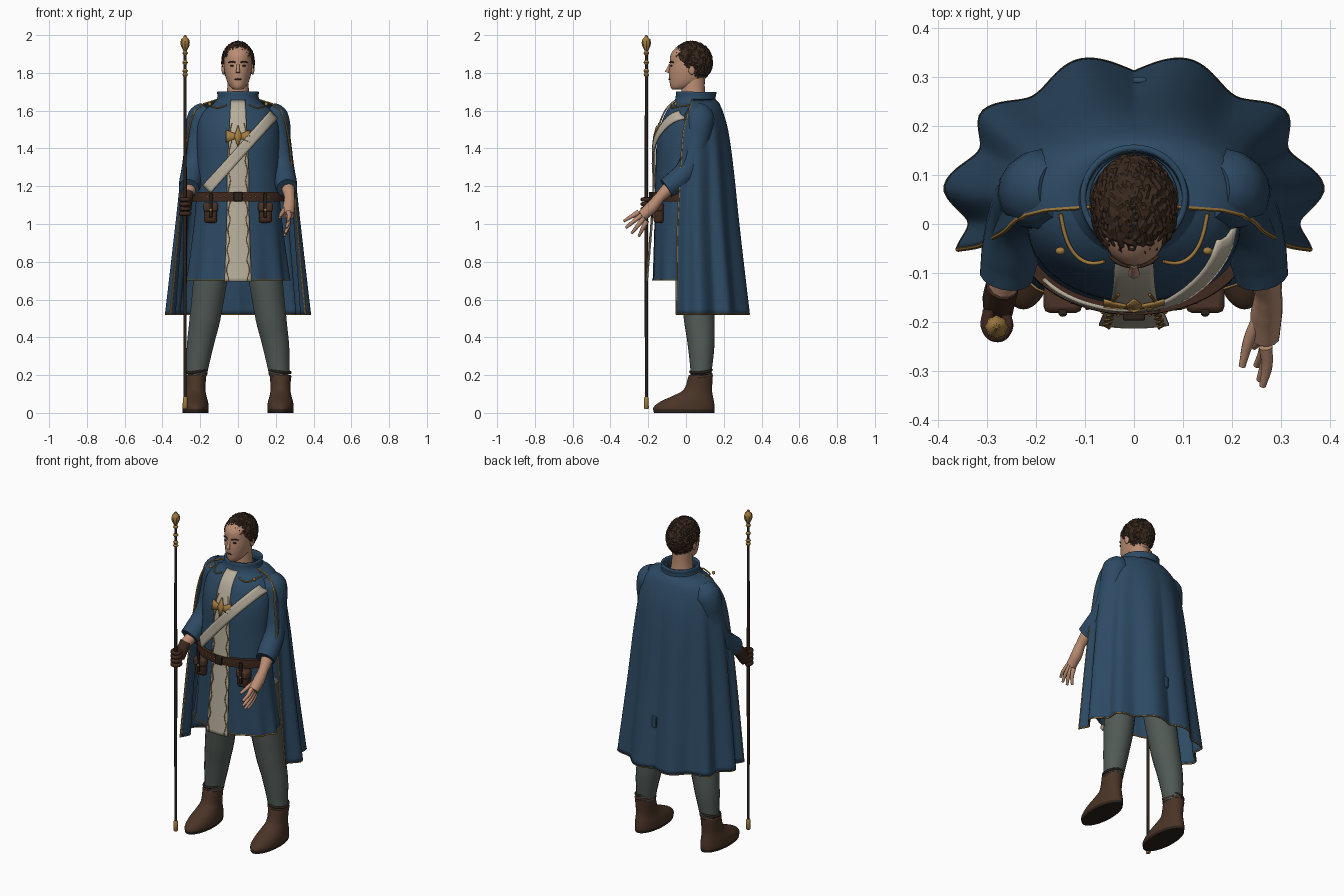
import bpy, bmesh, math, random
from mathutils import Vector

random.seed(4)
if "Cube" in bpy.data.objects:
    bpy.data.objects.remove(bpy.data.objects["Cube"])


def material(name, *rgb):
    m = bpy.data.materials.new(name)
    m.use_nodes = True
    m.diffuse_color = (*rgb, 1)
    m.node_tree.nodes["Principled BSDF"].inputs["Base Color"].default_value = (*rgb, 1)
    return m


BLUE = material("navy cloth", .026, .068, .125)
GREY = material("grey trousers", .082, .102, .092)
BOOT = material("boot leather", .068, .034, .02)
SKIN = material("skin", .50, .27, .175)
CREAM = material("cream cloth", .47, .42, .33)
GOLD = material("gold trim", .36, .2, .05)
HAIR = material("dark hair", .04, .022, .013)
LEATHER = material("belt leather", .05, .022, .013)
DARK = material("dark wood", .024, .015, .01)


def finish(ob, mat, angle=50):
    if mat.name not in ob.data.materials:
        ob.data.materials.append(mat)
    bpy.ops.object.select_all(action="DESELECT")
    ob.select_set(True)
    bpy.context.view_layer.objects.active = ob
    if ob.type == "CURVE":
        bpy.ops.object.convert(target="MESH")
        ob = bpy.context.object
    bpy.ops.object.shade_smooth_by_angle(angle=math.radians(angle))
    return ob


def grid(name, rows, mat, closed=False, caps=False, thick=0, angle=50):
    """Skin a list of equally long point rows."""
    bm = bmesh.new()
    vs = [[bm.verts.new(p) for p in row] for row in rows]
    n = len(vs[0])
    for a, b in zip(vs, vs[1:]):
        for i in range(n if closed else n - 1):
            j = (i + 1) % n
            bm.faces.new((a[i], a[j], b[j], b[i]))
    if caps:
        bm.faces.new(vs[0])
        bm.faces.new(vs[-1])
    bmesh.ops.recalc_face_normals(bm, faces=bm.faces)
    me = bpy.data.meshes.new(name)
    bm.to_mesh(me)
    bm.free()
    ob = bpy.data.objects.new(name, me)
    bpy.context.collection.objects.link(ob)
    if thick:
        mod = ob.modifiers.new("thickness", "SOLIDIFY")
        mod.thickness, mod.offset = thick, 0
    return finish(ob, mat, angle)


def tube(name, pts, mat, r=None, sides=4):
    """Smooth round tube; points are x, y, z and an optional radius."""
    cu = bpy.data.curves.new(name, "CURVE")
    cu.dimensions, cu.bevel_depth, cu.bevel_resolution = "3D", 1, sides
    cu.use_fill_caps, cu.resolution_u = True, 6 if len(pts) < 12 else 1
    sp = cu.splines.new("BEZIER")
    sp.bezier_points.add(len(pts) - 1)
    for b, p in zip(sp.bezier_points, pts):
        b.co, b.radius = p[:3], r or p[3]
        b.handle_left_type = b.handle_right_type = "AUTO"
    ob = bpy.data.objects.new(name, cu)
    bpy.context.collection.objects.link(ob)
    return finish(ob, mat)


def ball(name, loc, size, mat, rot=(0, 0, 0)):
    bpy.ops.mesh.primitive_uv_sphere_add(segments=20, ring_count=12, location=loc, rotation=rot)
    ob = bpy.context.object
    ob.name, ob.scale = name, size
    return finish(ob, mat)


def box(name, loc, size, mat, bevel=.008):
    bpy.ops.mesh.primitive_cube_add(size=1, location=loc)
    ob = bpy.context.object
    ob.name, ob.scale = name, size
    bpy.ops.object.transform_apply(location=False, rotation=False)
    mod = ob.modifiers.new("soft edges", "BEVEL")
    mod.width, mod.segments = bevel, 2
    return finish(ob, mat)


def sample(rows, z):
    """Cubic interpolation of a table sorted by its first column."""
    z = min(max(z, rows[0][0]), rows[-1][0])
    i = max(k for k in range(len(rows) - 1) if rows[k][0] <= z)
    a, b = rows[i], rows[i + 1]
    p, q = rows[max(i - 1, 0)], rows[min(i + 2, len(rows) - 1)]
    h = b[0] - a[0]
    t = (z - a[0]) / h
    out = []
    for k in range(1, len(a)):
        m = (b[k] - p[k]) / (b[0] - p[0]) * h
        n = (q[k] - a[k]) / (q[0] - a[0]) * h
        out.append(a[k] * (1 + 2 * t) * (1 - t) ** 2 + m * t * (1 - t) ** 2
                   + b[k] * t * t * (3 - 2 * t) + n * t * t * (t - 1))
    return out


def span(a, b, n):
    return [a + (b - a) * i / n for i in range(n + 1)]


def loft(name, rows, mat, steps=30, cx=0, fold=lambda t, z: 1, caps=True, n=48, grow=0):
    """Body of oval rings; table rows are height, half width, front y, back y."""
    rings = []
    for z in span(rows[0][0], rows[-1][0], steps):
        w, f, b = sample(rows, z)
        ring = []
        for t in span(0, 2 * math.pi, n)[:-1]:
            k = fold(t, z)
            ring.append((cx + (w + grow) * k * math.cos(t),
                         (f + b) / 2 + ((b - f) / 2 + grow) * k * math.sin(t), z))
        rings.append(ring)
    return grid(name, rings, mat, closed=True, caps=caps)


# Tunic with a gently folded skirt
TORSO = [(.7, .27, -.175, .15), (.9, .245, -.17, .14), (1.13, .222, -.165, .13),
         (1.3, .215, -.16, .14), (1.45, .218, -.153, .16), (1.55, .21, -.125, .17),
         (1.61, .17, -.095, .15), (1.66, .09, -.045, .13)]


def skirt(t, z):
    return 1 + .03 * max(0, (1.1 - z) / .4) * math.cos(11 * t + .8)


def chest(x, z, off=.006):
    """Point on the front of the tunic."""
    w, f, b = sample(TORSO, z)
    s = math.sqrt(max(0, 1 - (x / w) ** 2))
    flare = .025 * max(0, (1.1 - z) / .4) * (1 if abs(x) < .1 else 0)
    return Vector((x, (f + b) / 2 - (b - f) / 2 * s - off - flare, z))


loft("tunic", TORSO, BLUE, 40, fold=skirt, caps=False, n=96)
hem = []
for t in span(0, 2 * math.pi, 96):
    k = skirt(t, .7) * 1.005
    hem.append((.27 * k * math.cos(t), -.0125 + .1625 * k * math.sin(t), .704))
tube("tunic_hem_trim", hem, GOLD, .004, 1)

# Centre panel, its trim and the breast emblem
def panel(z):
    return .037 + .02 * min(1, (1.68 - z) / .4) + .014 * max(0, (1.1 - z) / .4)


heights = span(1.655, .695, 48)
grid("centre_panel", [[chest(panel(z) * s, z, .01) for s in span(-1, 1, 8)] for z in heights],
     CREAM, thick=.006)
for side in (-1, 1):
    tube("panel_trim", [chest(side * panel(z) * (.8 + .1 * math.sin(z * 60)), z, .015)
                        for z in heights[6:]], GOLD, .003, 1)
    grid("emblem_wing", [[chest(side * x, 1.465 + s * (.008 + x * .4), .019) for s in (-1, 0, 1)]
                         for x in span(.008, .062, 4)], GOLD, thick=.006)
    tube("breast_chain", [chest(side * x, 1.632 - .016 * math.sin((x - .06) * 33), .012)
                          for x in span(.06, .15, 8)], GOLD, .004, 2)
grid("emblem_centre", [[chest(s * w, z, .02) for s in (-1, 0, 1)]
                       for z, w in ((1.52, .002), (1.465, .02), (1.41, .002))], GOLD, thick=.006)

# Diagonal sash
sash = []
for u in span(0, 1, 30):
    mid = Vector((-.165 + .355 * u, 1.185 + .395 * u))
    sash.append([chest(mid.x - .02 * s, mid.y + .02 * s, .018) for s in span(-1, 1, 4)])
grid("sash", sash, CREAM, thick=.008)

# Belt, buckle and pouches
loft("belt", [(1.12, .222, -.165, .13), (1.145, .224, -.166, .13), (1.17, .222, -.165, .13)],
     LEATHER, 4, grow=.02)
box("buckle", (0, -.19, 1.145), (.045, .014, .05), DARK, .004)
for x in span(-.19, .19, 12):
    ball("belt_stud", chest(x, 1.145, .021), (.005, .004, .005), GOLD)
for side in (-1, 1):
    x = side * .145
    box("pouch", (x, -.145, 1.06), (.07, .055, .11), LEATHER, .015)
    box("pouch_flap", (x, -.152, 1.09), (.078, .058, .05), BOOT, .012)
    box("pouch_strap", (x, -.18, 1.1), (.018, .012, .13), DARK, .003)
    ball("pouch_button", (x, -.183, 1.075), (.008, .006, .008), GOLD)

# Cape: scalloped sweep around the back, folds deepening toward the hem
CAPE = [(.52, .36, 0, .328, 1), (1, .315, 0, .277, .7), (1.3, .288, .01, .248, .45),
        (1.5, .262, .02, .22, .2), (1.6, .228, .04, .19, .05), (1.645, .165, .05, .168, 0),
        (1.665, .09, .05, .145, 0)]
FOLDS = [(0, .94), (17, 1.06), (36, .97), (51, 1.1), (62, .98), (78, 1.09), (89, .93), (99, 1.01)]


def cape(deg, z):
    w, cy, back, depth = sample(CAPE, z)
    k = 1 + (sample(FOLDS, abs(deg))[0] - 1) * depth
    a = math.radians(deg)
    return Vector((w * k * math.sin(a), cy + (back - cy) * k * math.cos(a), z))


levels = span(.52, 1.665, 40)
around = span(-99, 99, 110)
grid("cape", [[cape(d, z) for d in around] for z in levels], BLUE, thick=.008)
tube("cape_hem_trim", [cape(d, .523) for d in around], GOLD, .005, 1)
for side in (-1, 1):
    tube("cape_edge_trim", [cape(side * 99, z) for z in levels], GOLD, .005, 1)
    ball("cape_clasp", (side * .15, -.055, 1.635), (.01, .008, .01), GOLD)
box("cape_tab", cape(2, .8) + Vector((0, .006, 0)), (.028, .012, .07), BLUE, .004)

# Standing collar
loft("collar", [(1.625, .125, -.06, .16), (1.66, .1, -.045, .145), (1.7, .098, -.04, .15)],
     BLUE, 8, caps=False).modifiers.new("thickness", "SOLIDIFY").thickness = .012

# Sleeves, trousers and boots
FOOT = [(0, .068, -.17, .15), (.03, .07, -.172, .152), (.06, .066, -.135, .148),
        (.09, .058, -.07, .142), (.12, .053, -.015, .138), (.2, .056, .015, .142)]
for side, label in ((1, "left"), (-1, "right")):
    def flip(pts):
        return [(side * x, *rest) for x, *rest in pts]
    tube(label + "_sleeve", flip([(.15, .07, 1.6, .06), (.185, .07, 1.56, .083), (.21, .055, 1.44, .07),
         (.235, .015, 1.3, .062), (.252, -.06, 1.22, .06), (.26, -.105, 1.19, .055)]), BLUE, sides=6)
    tube(label + "_trouser_leg", flip([(.12, .05, .95, .1), (.145, .055, .72, .092), (.175, .07, .5, .083),
         (.2, .08, .36, .072), (.22, .08, .2, .055)]), GREY, sides=6)
    boot = loft(label + "_boot", FOOT, BOOT, 24, cx=side * .225)
    boot.data.materials.append(DARK)
    for f in boot.data.polygons:
        f.material_index = 1 if f.center.z < .017 else 0
    for z, r, m in ((.2, .055, BOOT), (.222, .056, DARK)):
        bpy.ops.mesh.primitive_torus_add(location=(side * .222, .079, z), major_radius=r,
                                         minor_radius=.007, rotation=(.1, side * .15, 0))
        bpy.context.object.name = label + "_boot_band"
        finish(bpy.context.object, m)

# Open left hand
tube("left_forearm", [(.262, -.08, 1.2, .038), (.273, -.14, 1.14, .028), (.27, -.18, 1.09, .033),
                      (.267, -.23, 1.045, .03)], SKIN)
for i, (y, z) in enumerate(((-.33, 1.015), (-.318, .98), (-.288, .95), (-.25, .935))):
    base = Vector((.268, -.25 + .014 * i, 1.063 - .015 * i))
    tip = Vector((.262 - .006 * i, y, z))
    tube("left_finger", [(*base, .014), (*((base + tip) / 2 + Vector((.006, 0, 0))), .011), (*tip, .007)], SKIN)
tube("left_thumb", [(.262, -.18, 1.09, .016), (.235, -.235, 1.06, .012), (.22, -.29, 1.035, .007)], SKIN)

# Gloved right hand gripping the staff
SX, SY = -.28, -.21
tube("right_forearm", [(-.25, -.07, 1.2, .038), (-.27, -.14, 1.15, .03)], SKIN)
tube("right_glove", [(-.268, -.125, 1.165, .034), (-.275, -.155, 1.12, .034), (-.277, -.18, 1.08, .03)], LEATHER)
for i in range(4):
    z = 1.13 - .025 * i
    tube("glove_finger", [(SX - .015, SY + .035, z, .013), (SX - .018, SY - .005, z, .012),
         (SX + .003, SY - .02, z, .011), (SX + .022, SY - .003, z, .011), (SX + .02, SY + .025, z, .01)], LEATHER)

# Staff with ferrule and ribbed finial
def lathe(name, profile, mat, ribs=0):
    return grid(name, [[(SX + r * (1 + ribs * (i % 2)) * math.cos(i * math.pi / 8),
                         SY + r * (1 + ribs * (i % 2)) * math.sin(i * math.pi / 8), z) for i in range(16)]
                       for r, z in profile], mat, closed=True, caps=True)


lathe("staff_shaft", ((.008, .03), (.009, 1.0), (.008, 1.93)), DARK)
lathe("staff_ferrule", ((.009, .02), (.013, .025), (.012, .08), (.008, .085)), GOLD)
lathe("staff_finial", ((.008, 1.915), (.013, 1.925), (.022, 1.942), (.025, 1.96), (.021, 1.978),
                       (.01, 1.988), (.008, 1.995), (.003, 2)), GOLD, -.15)
for z in (1.79, 1.81, 1.855, 1.905):
    lathe("staff_ring", ((.009, z - .01), (.015, z), (.009, z + .01)), GOLD)

# Head and face
loft("neck", [(1.62, .07, -.02, .11), (1.7, .058, -.025, .1), (1.8, .056, -.02, .1)], SKIN, 8)
loft("head", [(1.712, .022, -.072, -.02), (1.725, .04, -.082, .04), (1.755, .058, -.087, .09),
              (1.8, .07, -.09, .118), (1.85, .075, -.086, .128), (1.9, .073, -.08, .125),
              (1.935, .055, -.05, .1), (1.955, .02, -.01, .06)], SKIN, 28)
tube("nose", [(0, -.083, 1.845, .007), (0, -.094, 1.82, .009), (0, -.1, 1.802, .012)], SKIN)
tube("mouth", [(-.024, -.077, 1.765, .003), (0, -.088, 1.767, .005), (.024, -.077, 1.765, .003)], BOOT)
for side in (-1, 1):
    ball("ear", (side * .077, .03, 1.82), (.01, .018, .03), SKIN)
    ball("eye", (side * .03, -.077, 1.838), (.012, .006, .005), DARK)
    tube("eyebrow", [(side * .013, -.086, 1.855, .004), (side * .032, -.079, 1.86, .004),
                     (side * .05, -.066, 1.855, .003)], HAIR)

# Cropped hair, rough surface with a ragged hairline
bpy.ops.mesh.primitive_ico_sphere_add(subdivisions=5, radius=1)
hair = bpy.context.object
hair.name = "hair"
bm = bmesh.new()
bm.from_mesh(hair.data)
for v in bm.verts:
    v.co = Vector((v.co.x * .086, .03 + v.co.y * .11, 1.857 + v.co.z * .11)) + v.co * random.uniform(-.002, .005)
cut = [v for v in bm.verts
       if v.co.z < 1.885 - .115 * min(1, max(0, (v.co.y + .05) / .1)) + random.uniform(-.008, .008)]
bmesh.ops.delete(bm, geom=cut, context="VERTS")
bm.to_mesh(hair.data)
bm.free()
finish(hair, HAIR, 20)
